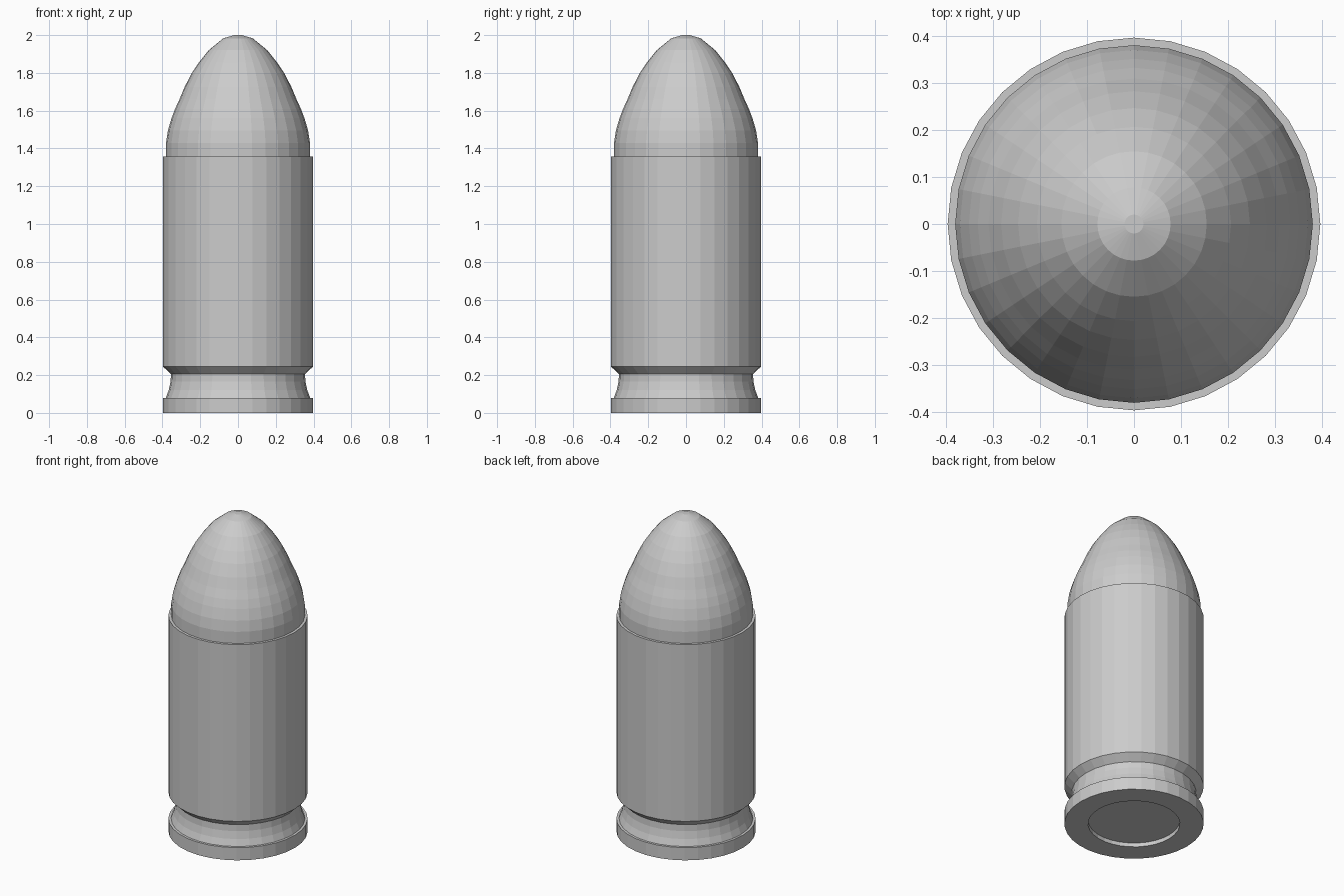
import bpy
import bmesh
from math import cos, sin, tau

if "Cube" in bpy.data.objects:
    bpy.data.objects.remove(bpy.data.objects["Cube"])

SIDES = 32


def lathe(name, profile, cap_start=False, cap_end=False):
    """Revolve (radius, z) points, listed bottom to top on the outside, around z."""
    bm = bmesh.new()
    rings = [[bm.verts.new((r * cos(tau * i / SIDES), r * sin(tau * i / SIDES), z))
              for i in range(SIDES)] for r, z in profile]
    for low, high in zip(rings, rings[1:]):
        for i in range(SIDES):
            j = (i + 1) % SIDES
            bm.faces.new((low[i], low[j], high[j], high[i]))
    if cap_start:
        bm.faces.new(rings[0][::-1])
    if cap_end:
        bm.faces.new(rings[-1])
    mesh = bpy.data.meshes.new(name)
    bm.to_mesh(mesh)
    bm.free()
    obj = bpy.data.objects.new(name, mesh)
    bpy.context.collection.objects.link(obj)
    return obj


# Casing: recessed base, rim, extractor groove, straight wall and mouth lip
lathe("casing", [
    (0.262, 0.025), (0.262, 0.0), (0.397, 0.0), (0.397, 0.08), (0.382, 0.08),
    (0.367, 0.12), (0.357, 0.165), (0.355, 0.205), (0.397, 0.245),
    (0.397, 1.357), (0.381, 1.357),
], cap_start=True)

# Rounded nose seated in the casing mouth
lathe("nose", [
    (0.381, 1.357), (0.381, 1.43), (0.371, 1.495), (0.352, 1.56),
    (0.333, 1.61), (0.310, 1.66), (0.283, 1.725), (0.247, 1.795),
    (0.207, 1.855), (0.155, 1.92), (0.078, 1.983), (0.02, 2.0),
], cap_end=True)
